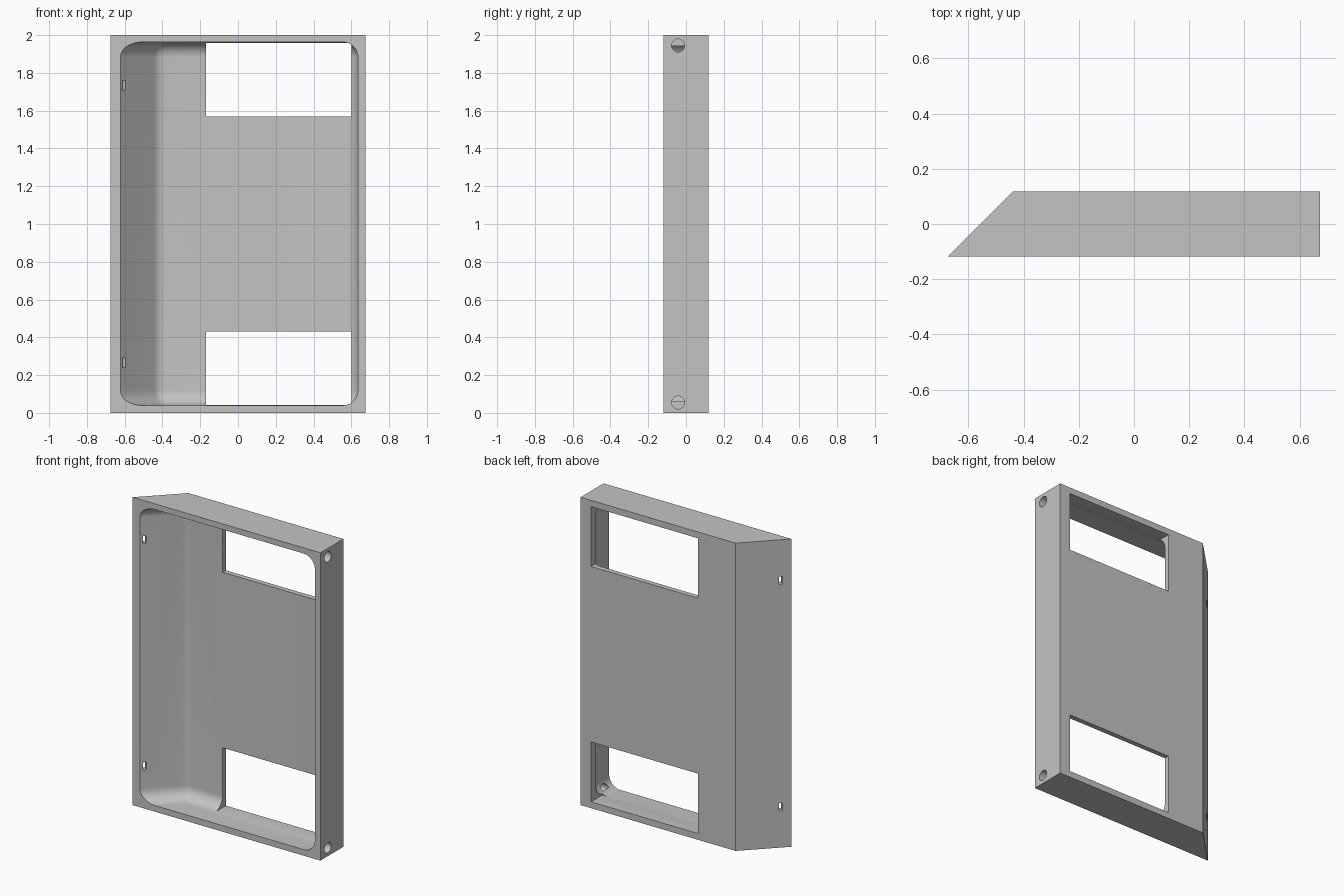
import bpy, bmesh, math
from mathutils import Matrix, Vector

cube = bpy.data.objects.get("Cube")
if cube:
    bpy.data.objects.remove(cube, do_unlink=True)

grey = bpy.data.materials.new("plain grey")
grey.use_nodes = True
colour = (0.55, 0.55, 0.55, 1)
grey.diffuse_color = colour
grey.node_tree.nodes["Principled BSDF"].inputs["Base Color"].default_value = colour


def make_object(name, bm):
    bmesh.ops.recalc_face_normals(bm, faces=bm.faces)
    mesh = bpy.data.meshes.new(name)
    bm.to_mesh(mesh)
    bm.free()
    mesh.materials.append(grey)
    obj = bpy.data.objects.new(name, mesh)
    bpy.context.scene.collection.objects.link(obj)
    return obj


def box(name, centre, size, turn=0):
    bm = bmesh.new()
    matrix = (Matrix.Translation(centre) @ Matrix.Rotation(turn, 4, "Z")
              @ Matrix.Diagonal((*size, 1)))
    bmesh.ops.create_cube(bm, size=1, matrix=matrix)
    return make_object(name, bm)


# Outer body: a plan outline with one slanted side, extruded upwards
D = 0.118
bm = bmesh.new()
plan = [(-0.675, -D), (0.675, -D), (0.675, D), (-0.439, D)]
base = bm.faces.new([bm.verts.new((x, y, 0)) for x, y in plan])
top = bmesh.ops.extrude_face_region(bm, geom=[base])["geom"]
bmesh.ops.translate(bm, vec=(0, 0, 2),
                    verts=[v for v in top if isinstance(v, bmesh.types.BMVert)])
shell = make_object("tray_shell", bm)

# Rounded cavity: the hull around spheres, open towards the front
R = 0.08
bm = bmesh.new()
for x, y in [(0.555, 0.005), (0.555, -0.3), (-0.387, 0.005), (-0.692, -0.3)]:
    for z in (0.04 + R, 1.963 - R):
        bmesh.ops.create_uvsphere(bm, u_segments=48, v_segments=24, radius=R,
                                  matrix=Matrix.Translation((x, y, z)))
hull = bmesh.ops.convex_hull(bm, input=bm.verts)
spare = {g for g in hull["geom_interior"] + hull["geom_unused"]
         if isinstance(g, bmesh.types.BMVert)}
bmesh.ops.delete(bm, geom=list(spare), context="VERTS")
outer = {f for f in hull["geom"] if isinstance(f, bmesh.types.BMFace) and f.is_valid}
bmesh.ops.delete(bm, geom=[f for f in bm.faces if f not in outer], context="FACES")
bmesh.ops.dissolve_limit(bm, angle_limit=math.radians(0.5),
                         verts=bm.verts, edges=bm.edges)
cutters = [make_object("cavity_cutter", bm)]

# Mirrored pairs: back windows, side screw holes and slots in the slanted wall
slant = math.radians(45)
for label, flip in (("lower", False), ("upper", True)):
    def height(z):
        return 2 - z if flip else z

    cutters.append(box(label + "_window_cutter", (0.215, 0.155, height(0.2355)),
                       (0.77, 0.3, 0.389)))
    cutters.append(box(label + "_slot_cutter", (-0.617, -0.085, height(0.265)),
                       (0.1, 0.02, 0.05), -slant))
    bm = bmesh.new()
    bmesh.ops.create_cone(bm, cap_ends=True, segments=32, radius1=0.034,
                          radius2=0.034, depth=0.2,
                          matrix=Matrix.Translation((0.707, -0.042, height(0.055)))
                          @ Matrix.Rotation(math.pi / 2, 4, "Y"))
    cutters.append(make_object(label + "_hole_cutter", bm))

for cutter in cutters:
    cut = shell.modifiers.new(cutter.name, "BOOLEAN")
    cut.operation = "DIFFERENCE"
    cut.solver = "EXACT"
    cut.object = cutter

# Apply the cuts, remove the cutters and smooth the fillets
bpy.context.view_layer.update()
graph = bpy.context.evaluated_depsgraph_get()
cut_mesh = bpy.data.meshes.new_from_object(shell.evaluated_get(graph))
shell.modifiers.clear()
shell.data = cut_mesh
shell.data.materials.clear()
shell.data.materials.append(grey)
for cutter in cutters:
    bpy.data.objects.remove(cutter, do_unlink=True)

bpy.ops.object.select_all(action="DESELECT")
shell.select_set(True)
bpy.context.view_layer.objects.active = shell
bpy.ops.object.shade_smooth_by_angle(angle=math.radians(30))
